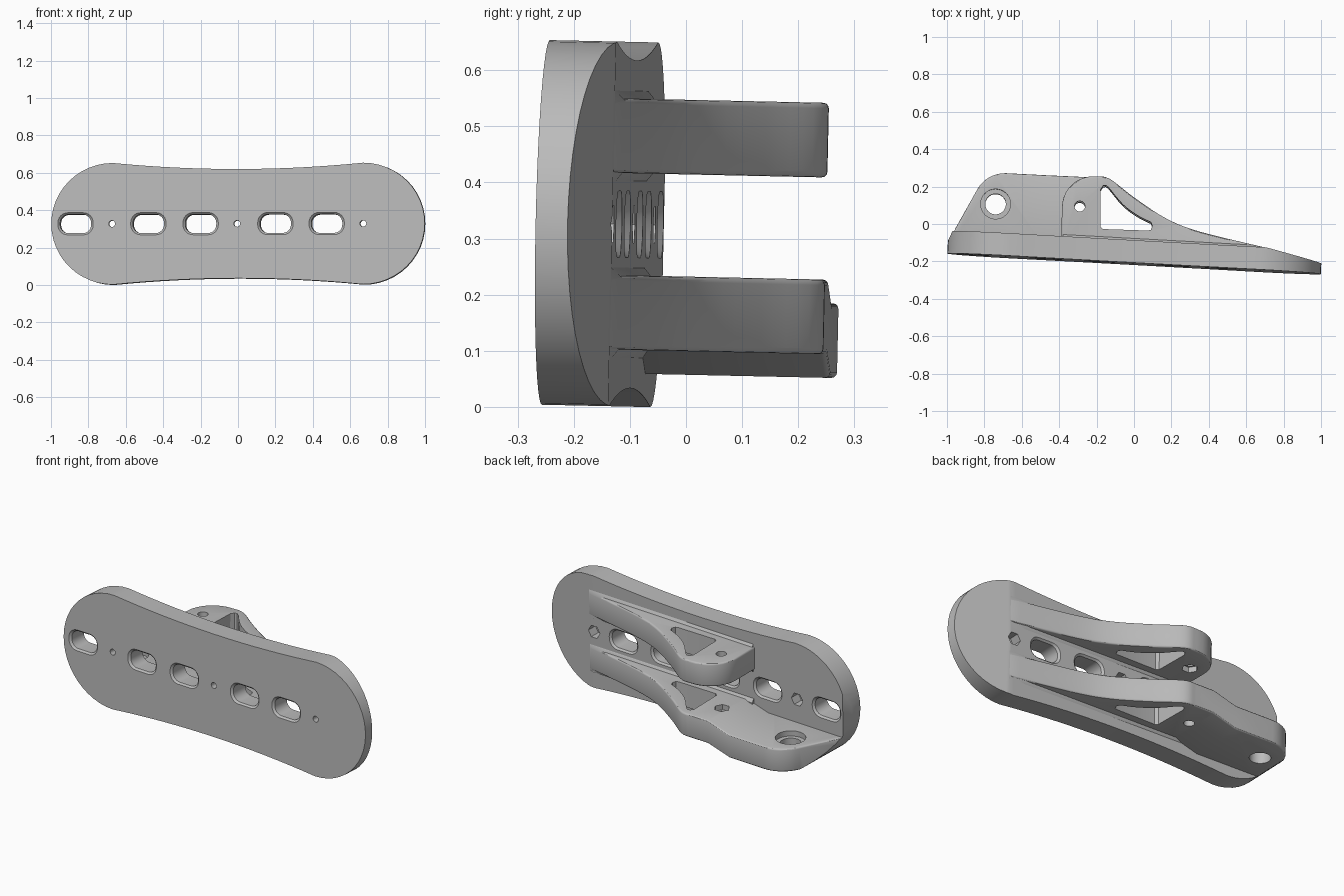
import bpy, bmesh, math
from mathutils import Matrix, Vector

cube = bpy.data.objects.get("Cube")
if cube:
    bpy.data.objects.remove(cube, do_unlink=True)

YAW, TILT = math.radians(3.15), math.radians(1.25)
ORIGIN = Vector((0, -0.213, 0.328))
PLACE = Matrix.Translation(ORIGIN) @ Matrix.Rotation(-TILT, 4, 'X') @ Matrix.Rotation(-YAW, 4, 'Z')
THICK, HALF = 0.12, 0.0665

grey = bpy.data.materials.new("plain grey")
grey.use_nodes = True
grey.diffuse_color = (0.5, 0.5, 0.5, 1)
grey.node_tree.nodes["Principled BSDF"].inputs["Base Color"].default_value = (0.5, 0.5, 0.5, 1)


def local(points):
    """Plan positions turned into the frame of the slanted plate."""
    c, s = math.cos(YAW), math.sin(YAW)
    return [(x * c - (y - ORIGIN.y) * s, x * s + (y - ORIGIN.y) * c) for x, y in points]


def smooth_path(pts, steps=5):
    """Catmull-Rom curve through the points."""
    p = [Vector(q) for q in pts]
    p = [p[0]] + p + [p[-1]]
    out = []
    for a, b, c, d in zip(p, p[1:], p[2:], p[3:]):
        for i in range(steps):
            t = i / steps
            out.append(tuple(b + (c - a) * t / 2 + (2 * a - 5 * b + 4 * c - d) * t * t / 2
                             + (3 * b - a - 3 * c + d) * t ** 3 / 2))
    return out + [tuple(p[-1])]


def arc(cx, cy, r, start, end, n=8):
    angles = [math.radians(start + (end - start) * i / n) for i in range(n + 1)]
    return [(cx + r * math.cos(a), cy + r * math.sin(a)) for a in angles]


def loft(name, rings):
    """Closed solid through a row of equal loops."""
    bm = bmesh.new()
    loops = [[bm.verts.new(p) for p in ring] for ring in rings]
    n = len(loops[0])
    for a, b in zip(loops, loops[1:]):
        for i in range(n):
            bm.faces.new((a[i], a[(i + 1) % n], b[(i + 1) % n], b[i]))
    bm.faces.new(loops[0][::-1])
    bm.faces.new(loops[-1])
    bmesh.ops.recalc_face_normals(bm, faces=bm.faces)
    mesh = bpy.data.meshes.new(name)
    bm.to_mesh(mesh)
    bm.free()
    mesh.materials.append(grey)
    ob = bpy.data.objects.new(name, mesh)
    bpy.context.collection.objects.link(ob)
    return ob


def upright(name, pts, lo, hi):
    return loft(name, [[(u, v, w) for u, v in pts] for w in (lo, hi)])


def through(name, pts, lo, hi):
    return loft(name, [[(u, v, w) for u, w in pts] for v in (lo, hi)])


def combine(ob, tool, operation='DIFFERENCE'):
    mod = ob.modifiers.new("cut", 'BOOLEAN')
    mod.object, mod.operation, mod.solver = tool, operation, 'EXACT'
    bpy.context.view_layer.objects.active = ob
    bpy.ops.object.modifier_apply(modifier=mod.name)
    bpy.data.objects.remove(tool, do_unlink=True)


def circle(x, y, r, n=24):
    return arc(x, y, r, 0, 360 - 360 / n, n - 1)


def slot(x, half_w, half_h):
    """Rounded rectangle."""
    r = half_h * 0.9
    pts = []
    for k, (sx, sy) in enumerate(((1, 1), (-1, 1), (-1, -1), (1, -1))):
        pts += arc(x + sx * (half_w - r), sy * (half_h - r), r, 90 * k, 90 * k + 90, 6)
    return pts


# Waisted outline with round ends
side = [(0.67 * i / 8, 0.292 + 0.033 * (i / 8) ** 2) for i in range(-8, 9)]
end = [(0.67 + 0.33 * math.cos(a), 0.325 * math.sin(a))
       for a in (math.pi * i / 24 - math.pi / 2 for i in range(1, 24))]
outline = side + end[::-1] + [(-x, -y) for x, y in side] + [(-x, -y) for x, y in end[::-1]]

# Base plate, thinned at its left end and trimmed at its right end
plate = through("base_plate", outline, 0, THICK)
combine(plate, upright("cutter", [(0.7, THICK), (1.1, 0.036), (1.1, 0.3), (0.7, 0.3)], -1, 1))
trim = local([(-0.96, -0.02), (-1.01, -0.12), (-1.1, -0.12), (-1.1, -0.02)])
combine(plate, upright("cutter", trim, -1, 1))

# Long slots with chamfered rims
for x in (-0.87, -0.48, -0.2, 0.2, 0.475):
    rings = []
    for v, grow in ((-0.002, 0.014), (0.01, 0), (THICK - 0.01, 0), (THICK + 0.002, 0.014)):
        rings.append([(u, v, w) for u, w in slot(x, 0.083 + grow, 0.05 + grow * 0.8)])
    combine(plate, loft("cutter", rings))

# Screw holes with hexagonal nut pockets at the back
for x in (-0.675, -0.005, 0.67):
    combine(plate, through("cutter", circle(x, 0, 0.017, 16), -0.1, 0.3))
    combine(plate, through("cutter", circle(x, 0, 0.038, 6), 0.06, 0.3))

# Side profiles of the two arms
slope = smooth_path([(-0.2, 0.25), (-0.13, 0.237), (0.0, 0.138), (0.17, 0.026),
                     (0.35, -0.045), (0.7, -0.13)])
tail = [(0.76, -0.155), (0.76, -0.2), (0.3, -0.18)]
short_profile = tail + [(-0.39, -0.13)] + arc(-0.22, 0.085, 0.165, 180, 97) + slope
long_profile = tail + [(-1.0, -0.1)] + arc(-0.69, 0.105, 0.17, 155, 88) + slope
window = smooth_path([(-0.135, 0.19), (-0.06, 0.1), (0.02, 0.04), (0.09, 0.005)], 4)
window += [(0.098, -0.015), (0.09, -0.036), (0.075, -0.04), (-0.165, -0.032), (-0.18, -0.02),
           (-0.178, 0.18), (-0.165, 0.2), (-0.15, 0.202)]


def soften(ob, drop):
    """Ramp the far end down and round the rim of both flat sides."""
    bm = bmesh.new()
    bm.from_mesh(ob.data)
    rim = [e for e in bm.edges if abs(e.verts[0].co.z - e.verts[1].co.z) < 1e-5]
    bmesh.ops.bevel(bm, geom=rim, offset=0.01, segments=3, profile=0.5,
                    affect='EDGES', clamp_overlap=True)
    if drop:
        for u in (-0.34, -0.48):
            bmesh.ops.bisect_plane(bm, geom=bm.verts[:] + bm.edges[:] + bm.faces[:],
                                   plane_co=(u, 0, 0), plane_no=(1, 0, 0))
        for v in bm.verts:
            v.co.z -= drop * min(1, max(0, (-0.34 - v.co.x) / 0.14))
    bm.to_mesh(ob.data)
    bm.free()


parts = [plate]
for name, profile, w, drop in (("upper_arm", short_profile, 0.1575, 0),
                               ("lower_arm", long_profile, -0.1575, 0.042)):
    arm = upright(name, local(profile), w - HALF, w + HALF)
    soften(arm, drop)
    combine(arm, upright("cutter", local(window), w - 0.2, w + 0.2))
    # Pivot hole, nut pocket on the inner side
    combine(arm, upright("cutter", local(circle(-0.29, 0.09, 0.028)), w - 0.2, w + 0.2))
    inner = w - math.copysign(HALF, w)
    pocket = sorted((inner + math.copysign(0.03, w), inner - math.copysign(0.03, w)))
    combine(arm, upright("cutter", local(circle(-0.29, 0.09, 0.042, 6)), *pocket))
    if drop:
        # Large stepped hole, and the end trimmed to the plate outline
        combine(arm, upright("cutter", local(circle(-0.74, 0.11, 0.055, 32)), -0.5, 0.5))
        top = w + HALF - drop
        combine(arm, upright("cutter", local(circle(-0.74, 0.11, 0.08, 32)), top - 0.03, top + 0.1))
        combine(arm, through("cutter", outline, -0.1, 1), 'INTERSECT')
    # Sloping foot along the root of the arm
    section = [(-0.08, 0.1), (-0.08, THICK), (-0.06, THICK + 0.016),
               (0.06, THICK + 0.016), (0.08, THICK), (0.08, 0.1)]
    foot = loft(name + "_foot", [[(-0.388, v, w + s) for s, v in section],
                                 [(0.6, v, w + s) for s, v in section],
                                 [(0.7, min(v, THICK), w + s) for s, v in section]])
    combine(foot, upright("cutter", local(window), w - 0.2, w + 0.2))
    parts += [arm, foot]

# Final placement and shading
for ob in parts:
    ob.data.transform(PLACE)
    bpy.ops.object.select_all(action='DESELECT')
    ob.select_set(True)
    bpy.context.view_layer.objects.active = ob
    bpy.ops.object.shade_smooth_by_angle(angle=math.radians(30))
